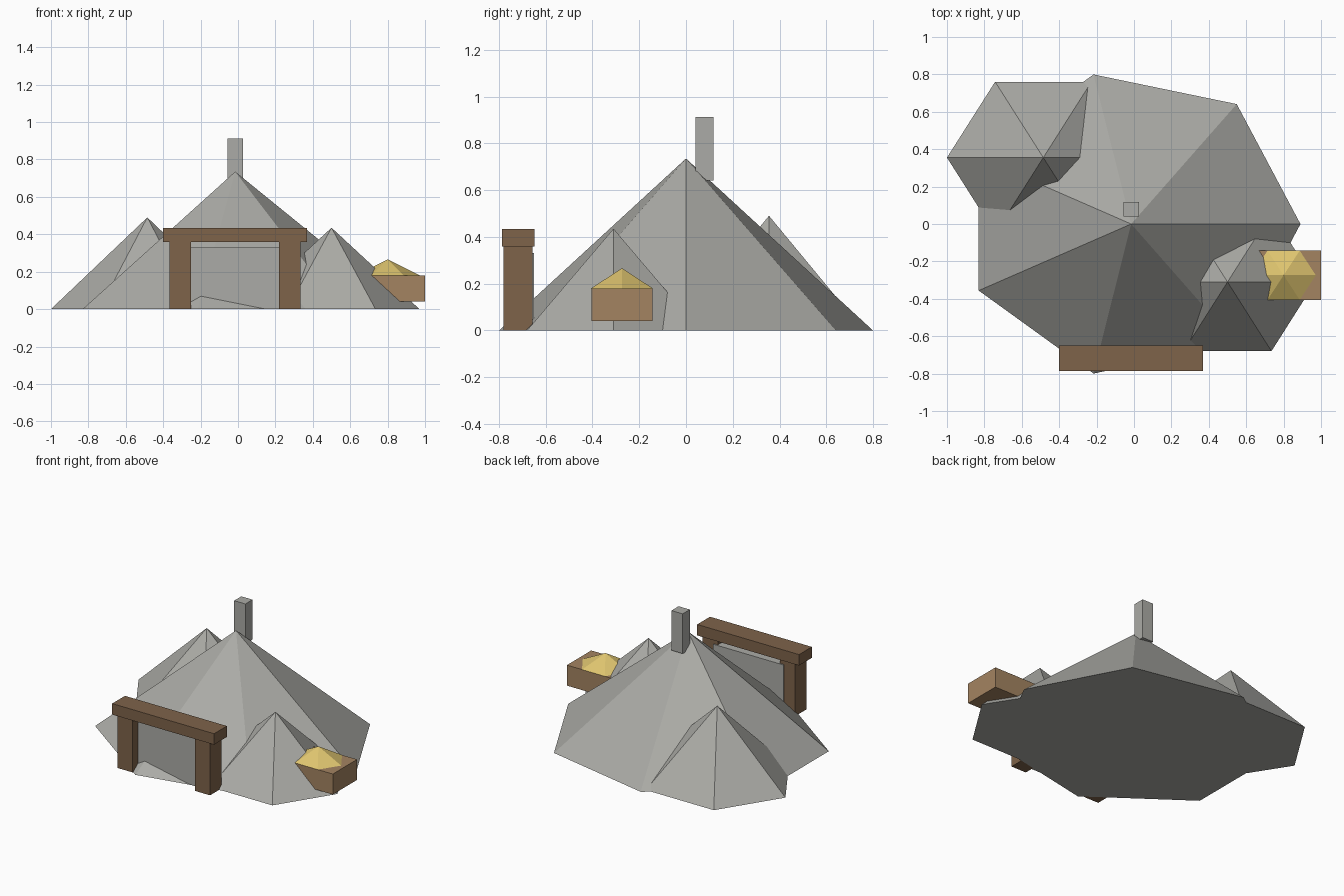
import bpy, bmesh, math

if "Cube" in bpy.data.objects:
    bpy.data.objects.remove(bpy.data.objects["Cube"])


def material(name, rgb):
    m = bpy.data.materials.new(name)
    m.diffuse_color = (*rgb, 1)
    m.use_nodes = True
    m.node_tree.nodes["Principled BSDF"].inputs["Base Color"].default_value = m.diffuse_color
    return m


stone = material("grey stone", (0.41, 0.41, 0.385))
timber = material("dark timber", (0.21, 0.125, 0.068))
plank = material("light plank", (0.37, 0.23, 0.12))
gold = material("gold", (0.74, 0.56, 0.16))


def finish(name, bm, mat):
    bmesh.ops.recalc_face_normals(bm, faces=bm.faces)
    mesh = bpy.data.meshes.new(name)
    bm.to_mesh(mesh)
    bm.free()
    mesh.materials.append(mat)
    ob = bpy.data.objects.new(name, mesh)
    bpy.context.collection.objects.link(ob)
    return ob


def cone(name, sides, centre, rx, ry, height, mat):
    """Low-poly cone with its first base corner pointing along +x."""
    bm = bmesh.new()
    x, y, z = centre
    ring = []
    for i in range(sides):
        a = math.tau * i / sides
        ring.append(bm.verts.new((x + rx * math.cos(a), y + ry * math.sin(a), z)))
    tip = bm.verts.new((x, y, z + height))
    for i in range(sides):
        bm.faces.new((ring[i], ring[(i + 1) % sides], tip))
    bm.faces.new(ring[::-1])
    return finish(name, bm, mat)


def box(name, xs, ys, zs, mat):
    bm = bmesh.new()
    bmesh.ops.create_cube(bm, size=1)
    for v in bm.verts:
        v.co = [r[0] if c < 0 else r[1] for c, r in zip(v.co, (xs, ys, zs))]
    return finish(name, bm, mat)


# Rock hills
cone("main_hill", 7, (-0.015, 0, 0), 0.905, 0.82, 0.735, stone)
cone("back_hill", 6, (-0.485, 0.355, 0), 0.515, 0.468, 0.49, stone)
cone("front_hill", 6, (0.50, -0.31, 0), 0.47, 0.427, 0.435, stone)

# Chimney near the summit
box("chimney", (-0.057, 0.028), (0.04, 0.117), (0.64, 0.912), stone)

# Mine entrance: timber frame around a stone slab
for side, xs in (("left", (-0.365, -0.25)), ("right", (0.22, 0.335))):
    box(side + "_post", xs, (-0.78, -0.657), (0, 0.37), timber)
box("lintel", (-0.40, 0.37), (-0.787, -0.649), (0.358, 0.433), timber)
box("entrance_slab", (-0.28, 0.25), (-0.724, -0.65), (0, 0.33), stone)

# Crate heaped with gold
box("crate", (0.60, 1.0), (-0.405, -0.143), (0.04, 0.18), plank)
cone("gold_heap", 6, (0.80, -0.274, 0.18), 0.172, 0.152, 0.086, gold)
